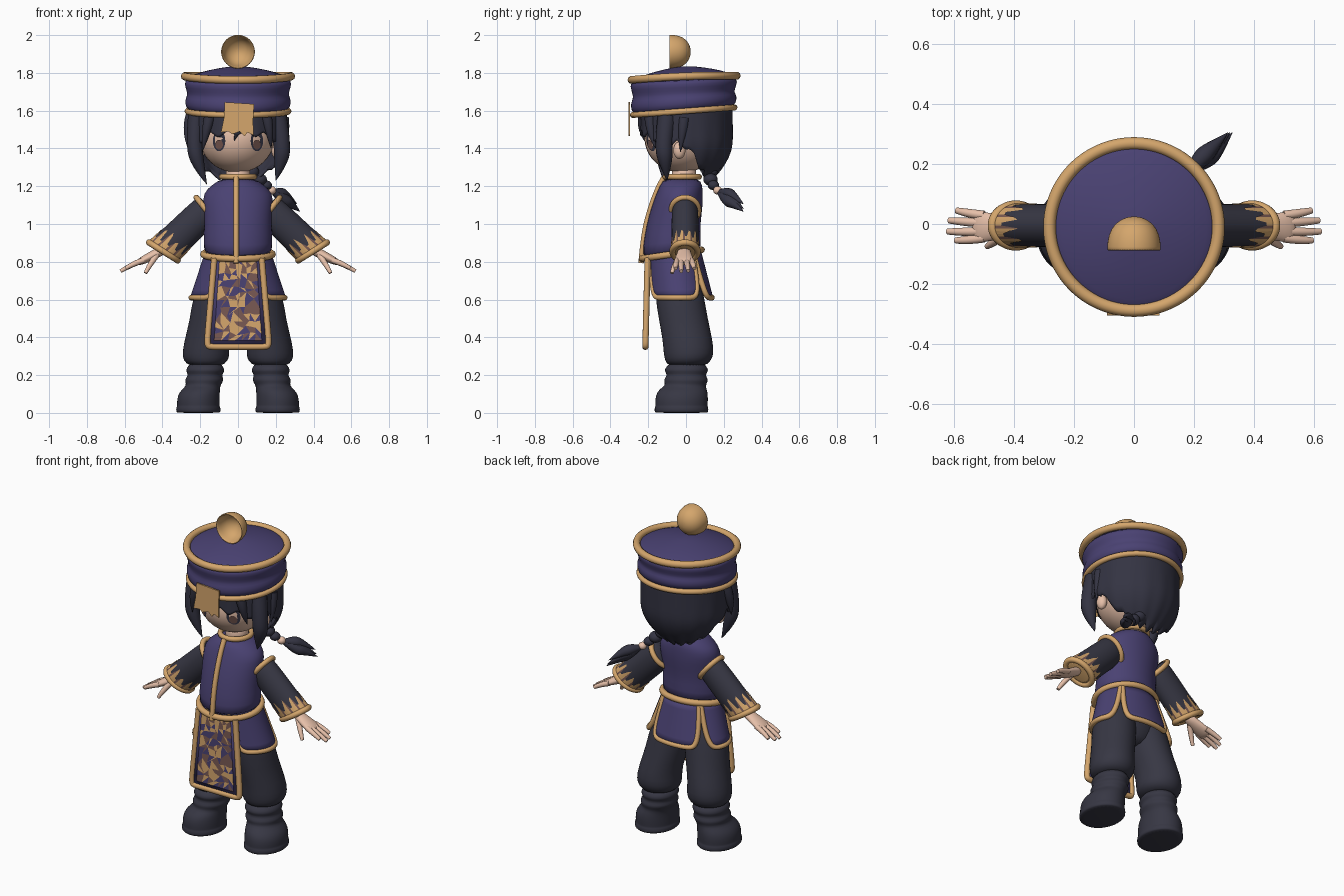
import bpy, bmesh, random
from math import sin, cos, pi, radians, sqrt
from mathutils import Vector as V

random.seed(4)
cube = bpy.data.objects.get("Cube")
if cube:
    bpy.data.objects.remove(cube, do_unlink=True)


def colour(name, rgb):
    m = bpy.data.materials.new(name)
    m.use_nodes = True
    m.diffuse_color = (*rgb, 1)
    bsdf = m.node_tree.nodes["Principled BSDF"]
    bsdf.inputs["Base Color"].default_value = (*rgb, 1)
    bsdf.inputs["Roughness"].default_value = 0.8
    return m


PURPLE = colour("purple cloth", (0.068, 0.054, 0.17))
GOLD = colour("gold trim", (0.66, 0.38, 0.15))
DARK = colour("dark cloth", (0.038, 0.038, 0.057))
HAIR = colour("dark hair", (0.034, 0.034, 0.055))
SKIN = colour("skin", (0.80, 0.53, 0.40))
BROWN = colour("brown", (0.19, 0.10, 0.085))


def make(name, verts, faces, mats, subsurf=0, thick=0, smooth=True):
    me = bpy.data.meshes.new(name)
    me.from_pydata([tuple(v) for v in verts], [], faces)
    bm = bmesh.new()
    bm.from_mesh(me)
    bmesh.ops.recalc_face_normals(bm, faces=bm.faces)
    bm.to_mesh(me)
    bm.free()
    for m in mats:
        me.materials.append(m)
    if smooth:
        me.shade_smooth()
    ob = bpy.data.objects.new(name, me)
    bpy.context.collection.objects.link(ob)
    if thick:
        mod = ob.modifiers.new("thickness", 'SOLIDIFY')
        mod.thickness, mod.offset = thick, 0
    if subsurf:
        ob.modifiers.new("smooth", 'SUBSURF').levels = subsurf
        ob.modifiers["smooth"].render_levels = subsurf
    return ob


def grid_faces(cols, rows, wrap=False):
    return [(r * cols + c, r * cols + (c + 1) % cols, (r + 1) * cols + (c + 1) % cols, (r + 1) * cols + c)
            for r in range(rows - 1) for c in range(cols if wrap else cols - 1)]


def around(ring, n=32):
    c, u, v = ring
    return [c + u * cos(2 * pi * i / n) + v * sin(2 * pi * i / n) for i in range(n)]


def flat(cx, cy, z, rx, ry, tilt=0):
    return V((cx, cy, z)), V((rx, 0, 0)), V((0, ry, ry * tilt))


def loft(name, rings, mat, n=32):
    verts = [p for r in rings for p in around(r, n)]
    faces = grid_faces(n, len(rings), True)
    faces += [tuple(range(n)), tuple(range(len(verts) - n, len(verts)))]
    return make(name, verts, faces, [mat], subsurf=1)


def tube(name, pts, radius, mat, closed=False, radii=None):
    cu = bpy.data.curves.new(name, 'CURVE')
    cu.dimensions, cu.bevel_depth, cu.bevel_resolution = '3D', radius, 3
    cu.use_fill_caps, cu.resolution_u = True, 5
    sp = cu.splines.new('NURBS')
    sp.points.add(len(pts) - 1)
    for i, p in enumerate(pts):
        sp.points[i].co = (*p, 1)
        sp.points[i].radius = radii[i] if radii else 1
    sp.order_u, sp.use_endpoint_u, sp.use_cyclic_u = 3, not closed, closed
    tmp = bpy.data.objects.new(name + " path", cu)
    me = bpy.data.meshes.new_from_object(tmp)
    bpy.data.objects.remove(tmp)
    me.name = name
    me.materials.clear()
    me.materials.append(mat)
    me.shade_smooth()
    ob = bpy.data.objects.new(name, me)
    bpy.context.collection.objects.link(ob)


def ball(name, centre, size, mat):
    bm = bmesh.new()
    bmesh.ops.create_uvsphere(bm, u_segments=32, v_segments=20, radius=1)
    me = bpy.data.meshes.new(name)
    bm.to_mesh(me)
    bm.free()
    me.materials.append(mat)
    me.shade_smooth()
    ob = bpy.data.objects.new(name, me)
    ob.location, ob.scale = centre, size
    bpy.context.collection.objects.link(ob)


def lerp(table, x):
    for (a, p), (b, q) in zip(table, table[1:]):
        if x <= b:
            return p + (q - p) * (x - a) / (b - a)
    return table[-1][1]


# Hat: band, crown, gold rims and open half-ball finial
band = [(1.59, .262, .08), (1.62, .277, .08), (1.655, .284, .07), (1.682, .268, .06),
        (1.705, .274, .05), (1.74, .284, .04), (1.778, .288, .04)]
loft("hat_band", [flat(0, -.012, z, r, r, t) for z, r, t in band], PURPLE)
crown = [(1.755, .28), (1.776, .272), (1.784, .25), (1.806, .19), (1.825, .1), (1.835, .03)]
loft("hat_crown", [flat(0, -.01, z, r, r, .05) for z, r in crown], PURPLE)
rim = [p + V((0, 0, .1 * p.x ** 2)) for p in around(flat(0, -.01, 1.774, .283, .28, .04))]
tube("hat_top_rim", rim, .021, GOLD, True)
tube("hat_lower_rim", around(flat(0, -.012, 1.597, .268, .27, .075)), .016, GOLD, True)
cup = [(.025, .01), (.02, .035), (.0, .066), (-.035, .086), (-.083, .091), (-.09, .088),
       (-.083, .081), (-.04, .072), (-.01, .047), (.004, .01)]
loft("hat_finial", [(V((0, y, 1.912)), V((r, 0, 0)), V((0, 0, r))) for y, r in cup], GOLD)

# Paper slip on the hat front
slip = [(-.07, 1.645), (.085, 1.635), (.08, 1.55), (.082, 1.47), (.05, 1.485), (.035, 1.465),
        (.01, 1.49), (-.03, 1.475), (-.05, 1.49), (-.09, 1.485), (-.075, 1.56)]
make("paper_slip", [(x, -.3, z) for x, z in slip], [tuple(range(len(slip)))], [GOLD], thick=.009, smooth=False)

# Head, neck and eyes laid on the face
FACE, SIZE = V((-.005, -.02, 1.455)), V((.198, .2, .183))
ball("head", FACE, SIZE, SKIN)
loft("neck", [flat(0, -.01, z, .065, .065) for z in (1.2, 1.25, 1.32)], SKIN)


def face_patch(name, cx, cz, rx, rz, lift, mat):
    pts = []
    for i in range(20):
        x, z = cx + rx * cos(i * pi / 10), cz + rz * sin(i * pi / 10)
        d = 1 - ((x - FACE.x) / SIZE.x) ** 2 - ((z - FACE.z) / SIZE.z) ** 2
        pts.append((x, FACE.y - SIZE.y * sqrt(max(d, 0)) - lift, z))
    make(name, pts, [tuple(range(20))], [mat])


# Hair cap with a jagged lower edge
EDGE = [(0, 1.5), (40, 1.485), (60, 1.42), (78, 1.445), (93, 1.42), (106, 1.34), (125, 1.28), (150, 1.25), (180, 1.24)]
COLS, ROWS, verts = 144, 12, []
for r in range(ROWS):
    for c in range(COLS):
        deg = c * 360 / COLS - 180
        low = lerp(EDGE, abs(deg)) - .03 * abs((c % 9) - 4) / 4
        z = 1.62 + (low - 1.62) * r / (ROWS - 1)
        f = 1 - 10 * max(0, 1.45 - z) ** 2 + .01 * cos(c * 2 * pi / 9) * r / ROWS
        a = radians(deg)
        verts.append((.252 * f * sin(a), .003 - .238 * f * cos(a), z))
make("hair", verts, grid_faces(COLS, ROWS, True), [HAIR], thick=.012)

# Loose locks: path and start radius
locks = [
    ([(-.22, -.1, 1.57), (-.235, -.12, 1.43), (-.215, -.12, 1.32), (-.165, -.11, 1.21)], .045),
    ([(-.24, -.03, 1.58), (-.275, -.05, 1.5), (-.265, -.06, 1.4)], .035),
    ([(.21, -.1, 1.57), (.235, -.12, 1.43), (.23, -.11, 1.33), (.2, -.1, 1.23)], .05),
    ([(.24, -.01, 1.56), (.255, -.02, 1.47), (.245, -.03, 1.38)], .03),
    ([(-.15, -.19, 1.57), (-.17, -.2, 1.48), (-.19, -.17, 1.38)], .03),
    ([(.15, -.19, 1.57), (.17, -.19, 1.48), (.175, -.16, 1.4)], .03),
    ([(.02, -.23, 1.56), (.0, -.24, 1.5), (-.02, -.22, 1.44)], .025),
]
for pts, r in locks:
    n = len(pts) - 1
    tube("hair_lock", pts, r, HAIR, radii=[1 - .25 * i / n if i < n else .02 for i in range(n + 1)])

# Braid
for p, r in [((.02, .13, 1.31), .042), ((.07, .125, 1.275), .042), ((.115, .13, 1.235), .038), ((.15, .145, 1.205), .03)]:
    ball("braid_bead", p, (r, r, r * .85), HAIR)
ball("braid_tie", (.178, .168, 1.178), (.024, .024, .022), SKIN)
for dx, dz in ((0, 0), (.025, -.015), (-.02, .025)):
    tube("braid_tip", [(.185, .175, 1.17), (.23 + dx / 2, .215, 1.14 + dz), (.265 + dx / 2, .25, 1.125 + dz),
                       (.32 + dx / 3, .305, 1.08 + dz)], .03, HAIR, radii=[.4, 1.1, .9, .02])

# Jacket with collar, hem and front closing
coat = [(.82, -.075, .185, .16, .17), (.9, -.075, .183, .152, .1), (1.0, -.067, .177, .143, .04),
        (1.1, -.045, .185, .135, 0), (1.165, -.033, .185, .122, 0), (1.205, -.025, .14, .112, 0), (1.245, -.022, .085, .093, 0)]
loft("jacket", [flat(0, cy, z, rx, ry, t) for z, cy, rx, ry, t in coat], PURPLE)
tube("jacket_hem", around(flat(0, -.075, .84, .183, .158, .15)), .018, GOLD, True)
tube("collar_trim", around(flat(0, -.02, 1.25, .087, .09)), .015, GOLD, True)
tube("front_trim", [(-.01, cy - ry - .003, z - t * ry) for z, cy, rx, ry, t in coat], .015, GOLD)

# Hips under the skirt
loft("hips", [flat(0, -.04, z, rx, ry) for z, rx, ry in
              ((.84, .15, .12), (.7, .19, .13), (.6, .18, .12), (.52, .08, .09))], DARK)


# Apron: backing, patchwork and border
def apron(u, v, lift=0):
    return V(((.125 + .04 * v) * u, -.203 - .012 * v - lift, .82 - .47 * v))


make("apron", [apron(u, v) for v in (0, 1) for u in (-1, 1)], [(0, 1, 3, 2)], [PURPLE], thick=.012)
NX, NY, verts, tris = 8, 13, [], []
for j in range(NY):
    for i in range(NX):
        inner = 0 < i < NX - 1 and 0 < j < NY - 1
        ju, jv = [random.uniform(-1, 1) * inner for k in range(2)]
        verts.append(apron((i / (NX - 1) * 2 - 1) * .78 + ju * .09, .03 + .9 * j / (NY - 1) + jv * .03, .009))
for a, b, c, d in grid_faces(NX, NY):
    tris += [(a, b, c), (a, c, d)] if random.random() < .5 else [(a, b, d), (b, c, d)]
patch = make("apron_patchwork", verts, tris, [PURPLE, GOLD, BROWN], smooth=False)
for f in patch.data.polygons:
    edge_bias = 40 if abs(f.center.x) > .09 else 0
    f.material_index = random.choices(range(3), (28 + edge_bias, 42, 30))[0]
border = [(-1, 0), (-1, .3), (-1, .6), (-1, .9), (-.98, .98), (-.9, 1), (-.4, 1), (.4, 1),
          (.9, 1), (.98, .98), (1, .9), (1, .6), (1, .3), (1, 0)]
tube("apron_border", [apron(u, v) for u, v in border], .017, GOLD)


# Skirt panels with rounded corners: two sides and a back, slit between
def skirt(deg, z):
    k, a = (.84 - z) / .22, radians(deg)
    return V(((.172 + .072 * k) * cos(a), -.06 + .03 * k + (.138 + .027 * k) * sin(a), z))


for name, first, last in (("left_skirt", -68, 43), ("right_skirt", 248, 137), ("back_skirt", 47, 133)):
    n, edge, verts = 41, [], []
    for i in range(n):
        t = i / (n - 1)
        edge.append(skirt(first + (last - first) * t, .61 + .23 * abs(2 * t - 1) ** 10))
    for r in range(7):
        for i, p in enumerate(edge):
            verts.append(skirt(first + (last - first) * i / (n - 1), .85 + (p.z - .85) * r / 6))
    make(name, verts, grid_faces(n, 7), [PURPLE], thick=.012)
    tube(name + "_trim", edge, .015, GOLD)

FINGERS = [(-.055, .595, .765), (-.025, .622, .75), (.012, .617, .752), (.045, .592, .765)]
LEG = [(.8, .085, -.05, .085, .11), (.62, .115, -.035, .125, .13), (.5, .135, -.015, .118, .13),
       (.38, .168, .01, .117, .132), (.31, .17, .015, .126, .134), (.275, .17, .01, .118, .12), (.245, .172, .005, .085, .1)]
BOOT = [(.27, .172, .005, .08, .09), (.235, .173, .002, .1, .114), (.22, .173, .002, .102, .116), (.2, .175, .002, .088, .1),
        (.18, .178, 0, .102, .116), (.165, .18, 0, .1, .115), (.145, .183, -.003, .09, .107), (.125, .196, -.016, .1, .126),
        (.095, .208, -.022, .112, .139), (.05, .21, -.024, .114, .14), (.035, .21, -.024, .112, .138),
        (.03, .21, -.024, .118, .143), (.004, .21, -.024, .118, .143), (0, .21, -.024, .112, .138)]

for side, tag in ((1, "left_"), (-1, "right_")):
    ball(tag + "ear", (side * .205, -.035, 1.39), (.028, .032, .045), SKIN)
    face_patch(tag + "eye", side * .1, 1.44, .033, .055, .004, HAIR)
    face_patch(tag + "iris", side * .1, 1.42, .02, .026, .007, BROWN)

    # Trouser leg and boot
    for part, rows in (("trouser_leg", LEG), ("boot", BOOT)):
        loft(tag + part, [flat(side * cx, cy, z, rx, ry) for z, cx, cy, rx, ry in rows], DARK)

    # Sleeve with a slanted opening, shoulder trim, cuff and cuff points
    start, end = V((side * .15, -.005, 1.09)), V((side * .4, -.005, .85))

    def arm(s, grow=0):
        r = lerp([(0, .08), (.2, .086), (.6, .087), (1, .094)], s) + grow
        depth = lerp([(0, .066), (.2, .072), (1, .071)], s) + grow
        up = V((side * (.6 + .25 * s), 0, .8 - .28 * s)).normalized()
        return start.lerp(end, s), up * r, V((0, depth, 0))

    loft(tag + "sleeve", [arm(s) for s in (0, .1, .3, .5, .7, .9, 1)], DARK)
    tube(tag + "shoulder_trim", around(arm(.07, .004)), .015, GOLD, True)
    tube(tag + "cuff_trim", around(arm(.98, -.004)), .017, GOLD, True)
    loft(tag + "cuff_lining", [arm(.985, -.01), arm(1.01, -.01)], GOLD)
    low = around(arm(.98, .003), 48)
    high = [around(arm(.86 if i % 4 in (0, 1) else random.uniform(.64, .78), .003), 48)[i] for i in range(48)]
    points = make(tag + "cuff_points", low + high, grid_faces(48, 2, True), [GOLD, BROWN], smooth=False)
    for f in points.data.polygons:
        f.material_index = int(f.index % 4 == 3)

    # Hand
    palm = [(.385, .868, .032, .024), (.43, .845, .036, .026), (.475, .822, .047, .024), (.515, .802, .052, .02), (.54, .79, .044, .012)]
    loft(tag + "palm", [(V((side * x, -.01, z)), V((side * .4 * h, 0, .9 * h)), V((0, w, 0))) for x, z, w, h in palm], SKIN)
    for y, x, z in FINGERS:
        tube(tag + "finger", [(side * .5, y * .75 - .005, .808), (side * .555, y * .9 - .005, .79), (side * x, y, z)],
             .0155, SKIN, radii=[1, 1, .65])
    tube(tag + "thumb", [(side * .43, -.03, .835), (side * .465, -.06, .79), (side * .49, -.075, .74)], .016, SKIN, radii=[1, 1, .6])
